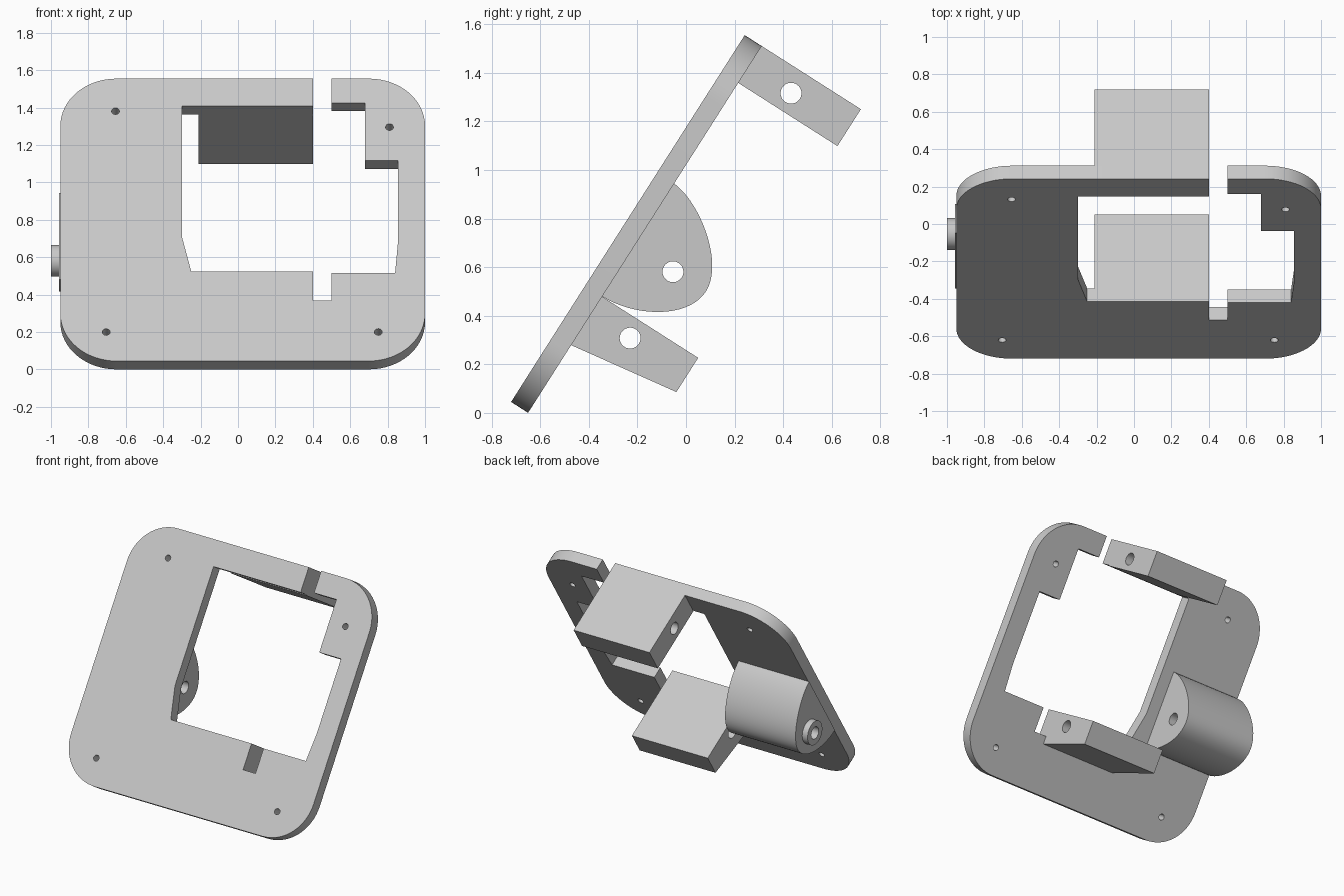
import bpy, bmesh, math
from mathutils import Matrix, Vector
from mathutils.geometry import interpolate_bezier

cube = bpy.data.objects.get("Cube")
if cube:
    bpy.data.objects.remove(cube, do_unlink=True)

grey = bpy.data.materials.new("light_grey")
grey.use_nodes = True
color = (0.58, 0.58, 0.58, 1)
grey.diffuse_color = color
grey.node_tree.nodes["Principled BSDF"].inputs["Base Color"].default_value = color

# Frame of the tilted plate: local x = width, y = up the plate, -z = behind it
TILT = Matrix.Translation((0, -0.72, 0.045)) @ Matrix.Rotation(math.radians(57.5), 4, 'X')
THICK, LENGTH = 0.083, 1.79
LEFT, RIGHT, CORNER = -0.95, 1.0, 0.3


def arc(cx, cy, r, start, sweep, steps):
    return [(cx + r * math.cos(math.radians(start + sweep * i / steps)),
             cy + r * math.sin(math.radians(start + sweep * i / steps)))
            for i in range(steps + 1)]


def circle(cx, cy, r, steps=32):
    return arc(cx, cy, r, 0, 360, steps)[:-1]


def extrude(name, outlines, low, high, sideways=False):
    """Fill outlines (later ones are holes) and extrude them from low to high.
    Sideways profiles hold (up the plate, -behind) and extrude along the width."""
    curve = bpy.data.curves.new(name, 'CURVE')
    curve.dimensions = '2D'
    curve.fill_mode = 'BOTH'
    curve.extrude = (high - low) / 2
    for points in outlines:
        spline = curve.splines.new('POLY')
        spline.points.add(len(points) - 1)
        for p, (x, y) in zip(spline.points, points):
            p.co = (x, y, 0, 1)
        spline.use_cyclic_u = True
    temp = bpy.data.objects.new(name + "_profile", curve)
    bpy.context.collection.objects.link(temp)
    bpy.context.view_layer.update()
    graph = bpy.context.evaluated_depsgraph_get()
    mesh = bpy.data.meshes.new_from_object(temp.evaluated_get(graph))
    bpy.data.objects.remove(temp, do_unlink=True)
    bpy.data.curves.remove(curve)

    bm = bmesh.new()
    bm.from_mesh(mesh)
    bmesh.ops.remove_doubles(bm, verts=bm.verts, dist=0.0001)
    for v in bm.verts:
        x, y, z = v.co
        z += (low + high) / 2
        v.co = TILT @ (Vector((z, x, y)) if sideways else Vector((x, y, z)))
    bmesh.ops.recalc_face_normals(bm, faces=bm.faces)
    bm.to_mesh(mesh)
    bm.free()
    mesh.name = name
    mesh.materials.clear()
    mesh.materials.append(grey)

    obj = bpy.data.objects.new(name, mesh)
    bpy.context.collection.objects.link(obj)
    bpy.ops.object.select_all(action='DESELECT')
    obj.select_set(True)
    bpy.context.view_layer.objects.active = obj
    bpy.ops.object.shade_smooth_by_angle(angle=math.radians(30))
    return obj


# Mounting plate: rounded rectangle split at the top, with a stepped opening
outline = []
for cx, cy, start in ((LEFT + CORNER, LENGTH - CORNER, 90), (LEFT + CORNER, CORNER, 180),
                      (RIGHT - CORNER, CORNER, 270), (RIGHT - CORNER, LENGTH - CORNER, 0)):
    outline += arc(cx, cy, CORNER, start, 90, 16)
outline += [(0.5, LENGTH), (0.5, 1.637), (0.68, 1.637), (0.68, 1.27), (0.855, 1.27),
            (0.855, 0.75), (0.84, 0.558), (0.5, 0.558), (0.5, 0.385), (0.4, 0.385),
            (0.4, 0.567), (-0.25, 0.567), (-0.3, 0.789), (-0.3, 1.615), (0.4, 1.615),
            (0.4, LENGTH)]
screws = [(-0.655, 1.584), (0.81, 1.483), (-0.705, 0.184), (0.75, 0.184)]
extrude("mounting_plate", [outline] + [circle(x, y, 0.021, 16) for x, y in screws],
        -THICK, 0)

# Two hinge blocks behind the plate, each with a pin hole
PIN = 0.043
upper = [(1.61, -THICK), (LENGTH, -THICK), (LENGTH, -0.567), (1.61, -0.567)]
extrude("upper_block", [upper, circle(1.691, -0.289, PIN)], -0.21, 0.4, True)
lower = [(0.33, -THICK), (0.567, -THICK), (0.567, -0.552), (0.4, -0.552)]
extrude("lower_block", [lower, circle(0.485, -0.272, PIN)], -0.21, 0.4, True)

# Rounded pivot housing with a collar on its outer end
crown = (0.815, -0.432)


def bend(*points):
    return [(p.x, p.y) for p in interpolate_bezier(*[Vector(q) for q in points], 20)]


housing = bend((1.119, -THICK), (1.11, -0.22), (0.95, -0.432), crown)
housing += bend(crown, (0.68, -0.432), (0.568, -0.24), (0.568, -THICK))[1:]
pivot = (0.81, -0.274)
extrude("pivot_housing", [housing, circle(*pivot, PIN)], -0.957, -0.39, True)
extrude("pivot_collar", [circle(*pivot, 0.085, 40), circle(*pivot, PIN)], -1.0, -0.957, True)
